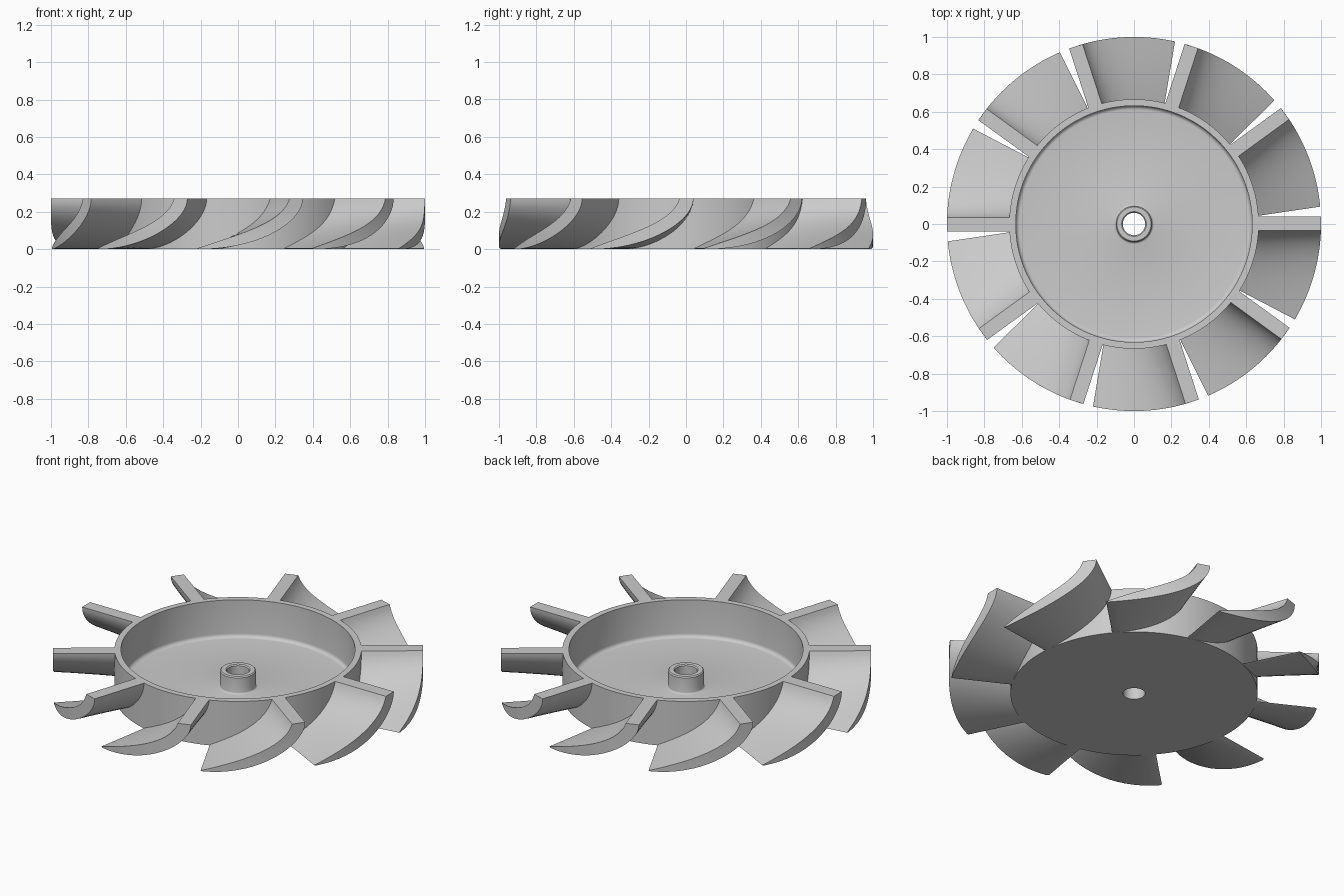
import bpy, math

if "Cube" in bpy.data.objects:
    bpy.data.objects.remove(bpy.data.objects["Cube"])

H = 0.27          # overall height
BLADES = 10


def make_object(name, verts, faces, angle=35):
    mesh = bpy.data.meshes.new(name)
    mesh.from_pydata(verts, [], faces)
    mesh.update()
    obj = bpy.data.objects.new(name, mesh)
    bpy.context.collection.objects.link(obj)
    bpy.ops.object.select_all(action='DESELECT')
    obj.select_set(True)
    bpy.context.view_layer.objects.active = obj
    bpy.ops.object.mode_set(mode='EDIT')
    bpy.ops.mesh.select_all(action='SELECT')
    bpy.ops.mesh.normals_make_consistent(inside=False)
    bpy.ops.object.mode_set(mode='OBJECT')
    bpy.ops.object.shade_smooth_by_angle(angle=math.radians(angle))
    return obj


def lathe(name, profile, segs=128):
    """Revolve a closed (radius, z) profile around z."""
    n = len(profile)
    verts = [(r * math.cos(2 * math.pi * s / segs), r * math.sin(2 * math.pi * s / segs), z)
             for s in range(segs) for r, z in profile]
    faces = [(s * n + i, s * n + (i + 1) % n,
              (s + 1) % segs * n + (i + 1) % n, (s + 1) % segs * n + i)
             for s in range(segs) for i in range(n)]
    return make_object(name, verts, faces)


def fillet(cr, cz, rad, a0, a1, steps=5):
    return [(cr + rad * math.cos(math.radians(a0 + (a1 - a0) * k / steps)),
             cz + rad * math.sin(math.radians(a0 + (a1 - a0) * k / steps)))
            for k in range(steps + 1)]


def bezier(p, u):
    w = ((1 - u) ** 3, 3 * u * (1 - u) ** 2, 3 * u * u * (1 - u), u ** 3)
    return [sum(w[i] * p[i][k] for i in range(4)) for k in (0, 1)]


# Cup-shaped hub with central boss and shaft hole
FLOOR = 0.048
hub = [(0.06, 0), (0.667, 0), (0.667, H), (0.632, H)]
hub += fillet(0.61, FLOOR + 0.022, 0.022, 0, -90)
hub += fillet(0.107, FLOOR + 0.01, 0.01, -90, -180, 3)
hub += [(0.097, 0.144), (0.091, 0.15), (0.066, 0.15), (0.06, 0.144)]
lathe("hub_cup", hub)


# Curved blade section (tangent, z) for a given reach of the lower edge
def section(reach, n=20):
    k = reach / 0.51
    upper = [(-reach, 0.004), (-0.30 * k, 0.085), (-0.075, 0.14), (-0.035, H)]
    lower = [(-reach + 0.012, 0), (-0.20 * k, 0.0), (0.04, 0.15), (0.04, H)]
    return ([bezier(upper, i / n) for i in range(n + 1)],
            [bezier(lower, i / n) for i in range(n + 1)])


def blade(name, angle):
    n, steps = 20, 6
    r0, r1 = 0.655, 1.0
    a, b = section(0.35), section(0.51)
    row = 2 * (n + 1)
    verts, faces = [], []
    for j in range(steps + 1):
        f = j / steps
        for side in (0, 1):
            for i in range(n + 1):
                ta, z = a[side][i]
                tb = b[side][i][0]
                xa, xb = math.sqrt(r0 ** 2 - ta ** 2), math.sqrt(r1 ** 2 - tb ** 2)
                x, t = xa + (xb - xa) * f, ta + (tb - ta) * f
                verts.append((x * math.cos(angle) - t * math.sin(angle),
                              x * math.sin(angle) + t * math.cos(angle), z))
    # ring order: up the concave side, back down the convex side
    ring = list(range(n + 1)) + list(range(row - 1, n, -1))
    for j in range(steps):
        for p, q in zip(ring, ring[1:] + ring[:1]):
            faces.append((j * row + p, j * row + q, (j + 1) * row + q, (j + 1) * row + p))
    for base in (0, steps * row):
        for i in range(n):
            faces.append((base + i, base + i + 1, base + n + 2 + i, base + n + 1 + i))
    return make_object(name, verts, faces)


# Ring of blades
for k in range(BLADES):
    blade(f"blade_{k + 1}", 2 * math.pi * k / BLADES)
